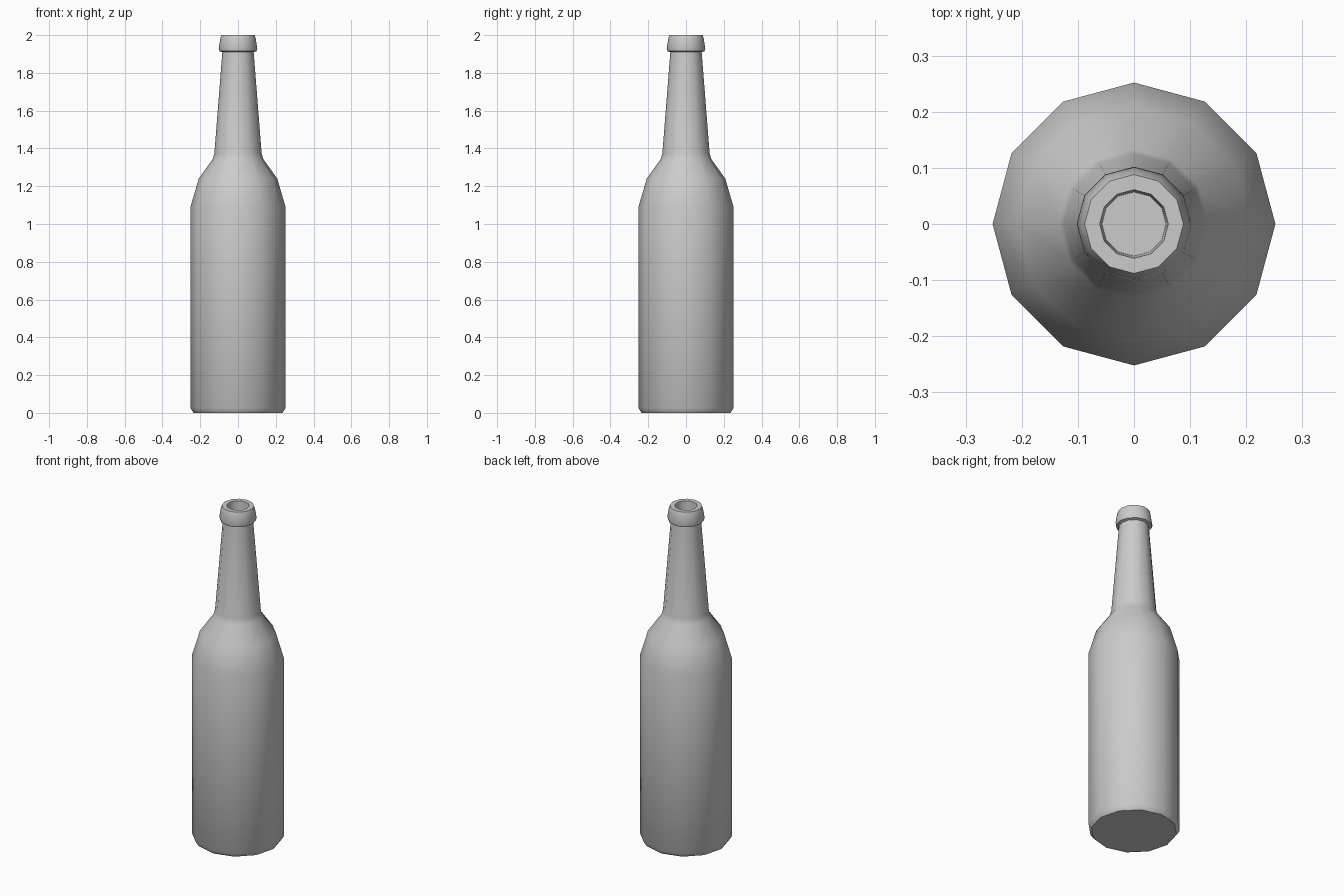
import bpy, bmesh, math

cube = bpy.data.objects.get("Cube")
if cube:
    bpy.data.objects.remove(cube, do_unlink=True)

SIDES = 12

# Single plain grey material
grey = bpy.data.materials.new("plain grey")
grey.use_nodes = True
colour = (0.6, 0.6, 0.6, 1)
grey.diffuse_color = colour
grey.node_tree.nodes["Principled BSDF"].inputs["Base Color"].default_value = colour

# Bottle outline as (radius, height): base, body, shoulder, neck, lip, bore
profile = [
    (0.235, 0), (0.252, 0.025), (0.252, 1.09),
    (0.208, 1.24), (0.133, 1.345), (0.125, 1.375),
    (0.083, 1.91), (0.098, 1.915), (0.102, 1.93),
    (0.093, 1.985), (0.088, 2), (0.061, 2), (0.057, 1.9),
]


def lathe(name, outline, material):
    """Rings of vertices bridged with quads and capped at both ends."""
    bm = bmesh.new()
    rings = []
    for radius, height in outline:
        angles = [math.tau * i / SIDES for i in range(SIDES)]
        rings.append([bm.verts.new((radius * math.cos(a), radius * math.sin(a), height))
                      for a in angles])
    for low, high in zip(rings, rings[1:]):
        for i in range(SIDES):
            j = (i + 1) % SIDES
            bm.faces.new((low[i], low[j], high[j], high[i]))
    bm.faces.new(rings[0][::-1])
    bm.faces.new(rings[-1])
    bmesh.ops.recalc_face_normals(bm, faces=bm.faces)
    mesh = bpy.data.meshes.new(name)
    bm.to_mesh(mesh)
    bm.free()
    mesh.materials.append(material)
    obj = bpy.data.objects.new(name, mesh)
    bpy.context.collection.objects.link(obj)
    return obj


bottle = lathe("bottle", profile, grey)

# Smooth sides with crisp base and lip edges
bpy.ops.object.select_all(action="DESELECT")
bottle.select_set(True)
bpy.context.view_layer.objects.active = bottle
bpy.ops.object.shade_smooth_by_angle(angle=math.radians(40))
